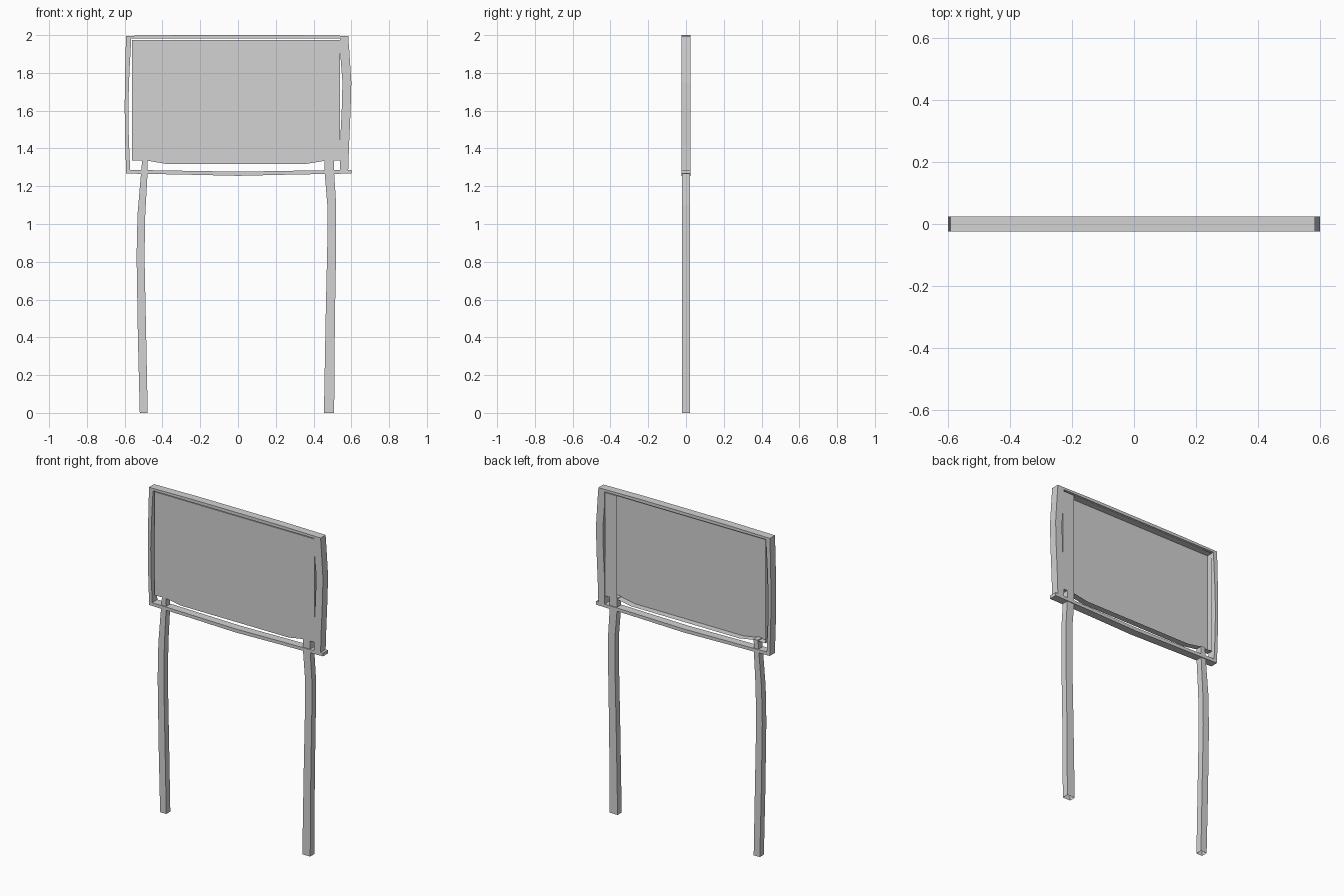
import bpy, bmesh

if "Cube" in bpy.data.objects:
    bpy.data.objects.remove(bpy.data.objects["Cube"])

grey = bpy.data.materials.new("light_grey")
grey.diffuse_color = (0.65, 0.65, 0.65, 1)
grey.use_nodes = True
grey.node_tree.nodes["Principled BSDF"].inputs["Base Color"].default_value = grey.diffuse_color


def finish(name, bm):
    mesh = bpy.data.meshes.new(name)
    bm.to_mesh(mesh)
    bm.free()
    mesh.materials.append(grey)
    obj = bpy.data.objects.new(name, mesh)
    bpy.context.collection.objects.link(obj)
    return obj


def bar(name, sections, half_depth, open_start=False):
    """Box bar through sections of ((x, z), (x, z)) edge pairs."""
    bm = bmesh.new()
    rings = []
    for (a, b) in sections:
        rings.append([bm.verts.new((p[0], y, p[1])) for p, y in
                      ((a, -half_depth), (b, -half_depth), (b, half_depth), (a, half_depth))])
    for r, s in zip(rings, rings[1:]):
        for i in range(4):
            j = (i + 1) % 4
            bm.faces.new((r[i], r[j], s[j], s[i]))
    if not open_start:
        bm.faces.new(rings[0][::-1])
    bm.faces.new(rings[-1])
    bmesh.ops.recalc_face_normals(bm, faces=bm.faces)
    return finish(name, bm)


def upright(name, rows, half_depth, open_start=False):
    # rows of (z, left x, right x)
    bar(name, [((l, z), (r, z)) for z, l, r in rows], half_depth, open_start)


def rail(name, cols, half_depth):
    # columns of (x, low z, high z)
    bar(name, [((x, lo), (x, hi)) for x, lo, hi in cols], half_depth)


# Bowed posts, hollow at the foot
upright("left_post", [(0, -0.52, -0.478), (0.40, -0.53, -0.486), (0.83, -0.537, -0.495),
                      (1.05, -0.532, -0.491), (1.25, -0.515, -0.48), (1.34, -0.507, -0.478)],
        0.02, True)
upright("right_post", [(0, 0.455, 0.509), (0.50, 0.464, 0.513), (0.90, 0.473, 0.52),
                       (1.10, 0.473, 0.52), (1.27, 0.459, 0.509), (1.34, 0.459, 0.509)],
        0.02, True)

# Warped frame
F = 0.025
upright("left_frame", [(1.27, -0.592, -0.570), (1.45, -0.598, -0.578), (1.62, -0.60, -0.581),
                       (1.80, -0.598, -0.575), (1.985, -0.593, -0.565)], F)
upright("right_frame", [(1.27, 0.54, 0.583), (1.42, 0.54, 0.588), (1.60, 0.549, 0.596),
                        (1.75, 0.553, 0.60), (1.92, 0.54, 0.589), (1.985, 0.54, 0.584)], F)
rail("top_frame", [(-0.593, 1.982, 1.996), (-0.30, 1.981, 2.0),
                   (0.30, 1.981, 2.0), (0.584, 1.982, 1.996)], F)
rail("bottom_frame", [(-0.592, 1.267, 1.287), (-0.30, 1.262, 1.282), (0, 1.255, 1.277),
                      (0.30, 1.262, 1.282), (0.60, 1.267, 1.287)], F)

# Board: front panel with a rim, open at the back
D = 0.02
outline = [(-0.56, 1.335), (-0.478, 1.335), (-0.38, 1.318), (0.36, 1.318),
           (0.46, 1.335), (0.54, 1.335), (0.54, 1.975), (-0.56, 1.975)]
bm = bmesh.new()
front = [bm.verts.new((x, -D, z)) for x, z in outline]
back = [bm.verts.new((x, D, z)) for x, z in outline]
bm.faces.new(front)
for i in range(len(outline)):
    j = (i + 1) % len(outline)
    bm.faces.new((front[j], front[i], back[i], back[j]))
# Back strip along the right edge, in line with the post
inner_top = bm.verts.new((0.46, D, 1.975))
bm.faces.new((back[5], back[4], inner_top, back[6]))
finish("sign_board", bm)
